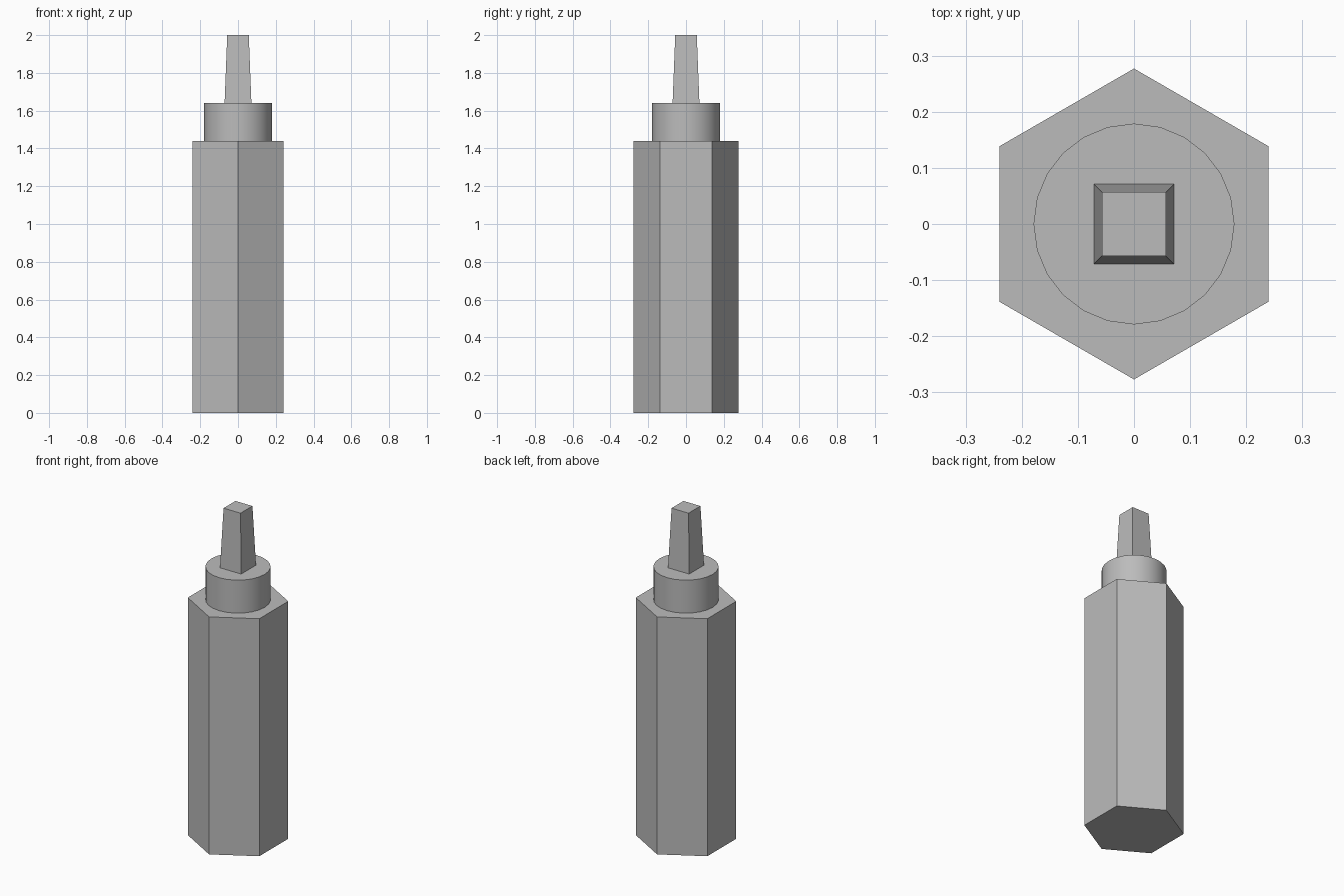
import bpy
import math

cube = bpy.data.objects.get("Cube")
if cube:
    bpy.data.objects.remove(cube, do_unlink=True)

# Single grey finish
grey = bpy.data.materials.new("plain grey")
grey.use_nodes = True
colour = (0.5, 0.5, 0.5, 1)
grey.diffuse_color = colour
grey.node_tree.nodes["Principled BSDF"].inputs["Base Color"].default_value = colour


def prism(name, sides, r_bottom, r_top, z0, z1, turn=0):
    """Upright prism or frustum between two heights."""
    bpy.ops.mesh.primitive_cone_add(
        vertices=sides, radius1=r_bottom, radius2=r_top, depth=z1 - z0,
        location=(0, 0, (z0 + z1) / 2), rotation=(0, 0, turn))
    obj = bpy.context.object
    obj.name = name
    obj.data.materials.append(grey)
    return obj


# Hexagonal body, corners toward front and back
prism("hex_body", 6, 0.277, 0.277, 0, 1.44)

# Round collar
prism("collar", 24, 0.179, 0.179, 1.44, 1.64)
bpy.ops.object.shade_smooth_by_angle(angle=math.radians(30))

# Tapered square tip
diagonal = math.sqrt(2)
prism("square_tip", 4, 0.071 * diagonal, 0.057 * diagonal, 1.64, 2, math.radians(45))
